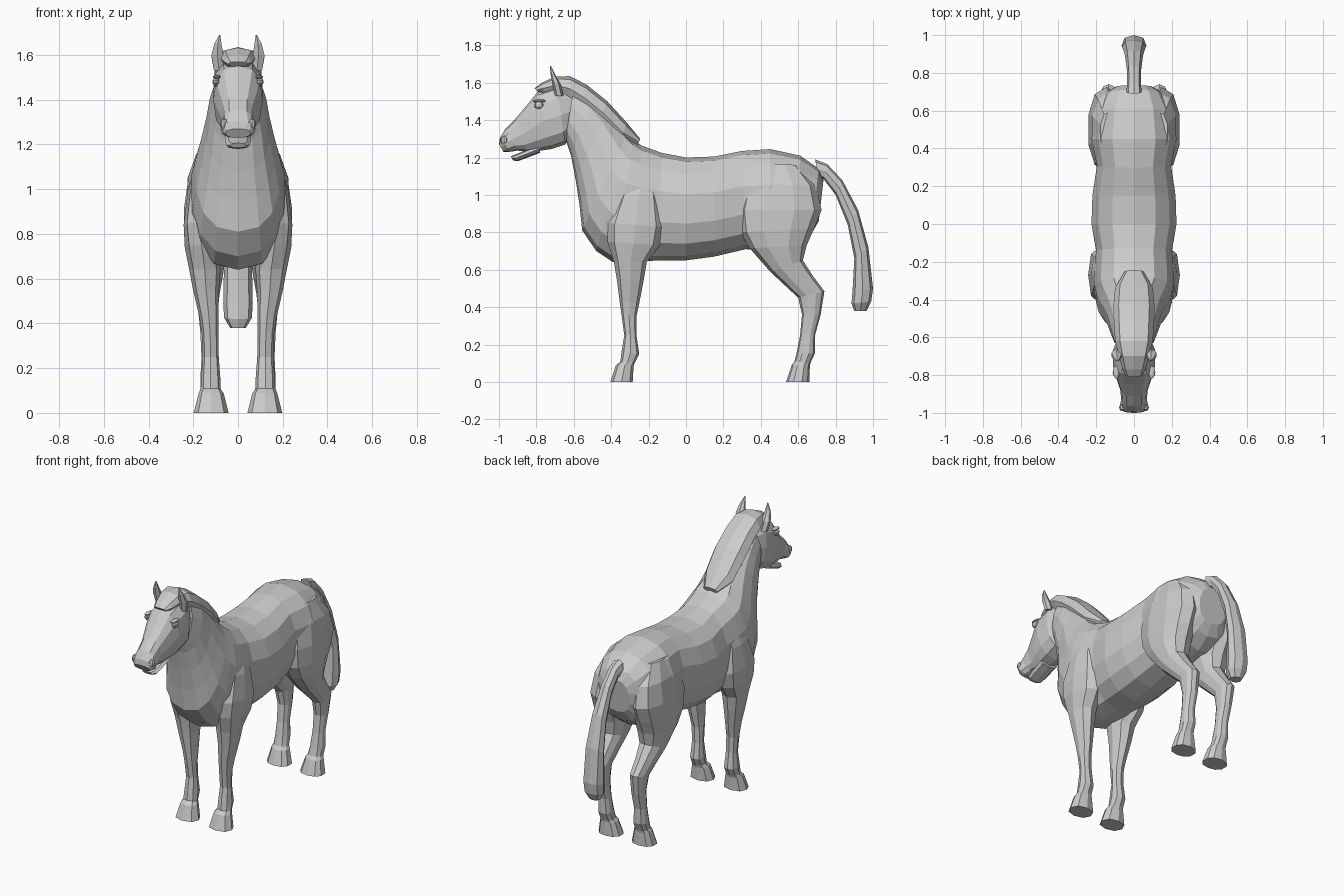
import bpy, bmesh, math
from mathutils import Vector

coat = bpy.data.materials.new("grey_coat")
coat.diffuse_color = (0.6, 0.6, 0.6, 1)


def finish(name, bm):
    bmesh.ops.recalc_face_normals(bm, faces=bm.faces)
    mesh = bpy.data.meshes.new(name)
    bm.to_mesh(mesh)
    bm.free()
    mesh.materials.append(coat)
    obj = bpy.data.objects.new(name, mesh)
    bpy.context.collection.objects.link(obj)
    return obj


def loft(name, stations, sides=8, power=2.3, side=1):
    """Skin rings; station = (y, z of one edge, y, z of opposite edge, half width[, centre x])."""
    bm = bmesh.new()
    rings = []
    for ya, za, yb, zb, hw, *cx in stations:
        a, b = Vector((0, ya, za)), Vector((0, yb, zb))
        mid, half = (a + b) / 2, (a - b) / 2
        mid.x = side * (cx[0] if cx else 0)
        ring = []
        for i in range(sides):
            t = 2 * math.pi * i / sides
            c, s = [math.copysign(abs(v) ** (2 / power), v) if abs(v) > 1e-6 else 0
                    for v in (math.cos(t), math.sin(t))]
            ring.append(bm.verts.new(mid + half * c + Vector((hw * s, 0, 0))))
        rings.append(ring)
    for r, q in zip(rings, rings[1:]):
        for i in range(sides):
            j = (i + 1) % sides
            bm.faces.new((r[i], r[j], q[j], q[i]))
    bm.faces.new(rings[0])
    bm.faces.new(rings[-1])
    return finish(name, bm)


def ball(name, loc, size, segments=8, rings=5):
    bm = bmesh.new()
    bmesh.ops.create_uvsphere(bm, u_segments=segments, v_segments=rings, radius=1)
    for v in bm.verts:
        v.co = Vector([c * s + l for c, s, l in zip(v.co, size, loc)])
    return finish(name, bm)


# Trunk and neck in one sweep, rump to poll
loft("body", [
    (.735, 1.08, .71, .86, .10),
    (.71, 1.14, .67, .79, .155),
    (.61, 1.21, .59, .73, .205),
    (.45, 1.245, .45, .70, .23),
    (.30, 1.235, .32, .71, .20),
    (.15, 1.205, .15, .67, .225),
    (0, 1.20, 0, .65, .23),
    (-.13, 1.225, -.15, .65, .205),
    (-.24, 1.265, -.28, .64, .215),
    (-.28, 1.295, -.39, .64, .215),
    (-.295, 1.31, -.48, .70, .205),
    (-.315, 1.33, -.555, .81, .19),
    (-.36, 1.38, -.57, .95, .168),
    (-.42, 1.45, -.59, 1.08, .145),
    (-.50, 1.52, -.615, 1.21, .128),
    (-.60, 1.57, -.645, 1.30, .105),
], sides=14, power=2.4)

# Head, from behind the cheeks to the nose
loft("head", [
    (-.60, 1.56, -.605, 1.34, .085),
    (-.69, 1.585, -.645, 1.27, .112),
    (-.795, 1.55, -.72, 1.245, .11),
    (-.85, 1.48, -.79, 1.235, .092),
    (-.91, 1.41, -.85, 1.23, .072),
    (-.965, 1.355, -.90, 1.237, .068),
    (-.995, 1.305, -.945, 1.23, .078),
    (-1.0, 1.27, -.975, 1.23, .055),
], sides=12, power=2.5)
loft("lower_jaw", [
    (-.78, 1.27, -.78, 1.225, .06),
    (-.865, 1.235, -.86, 1.195, .058),
    (-.915, 1.215, -.90, 1.18, .052),
    (-.937, 1.207, -.925, 1.185, .035),
])

# Mane cap with forelock
loft("mane", [
    (-.245, 1.30, -.26, 1.265, .05),
    (-.315, 1.385, -.36, 1.28, .10),
    (-.42, 1.50, -.47, 1.38, .11),
    (-.53, 1.588, -.555, 1.45, .105),
    (-.62, 1.635, -.62, 1.50, .10),
    (-.70, 1.633, -.69, 1.54, .08),
    (-.77, 1.60, -.76, 1.54, .062),
    (-.81, 1.57, -.79, 1.55, .045),
], sides=8)

# Tail
loft("tail", [
    (.69, 1.19, .71, 1.09, .04),
    (.755, 1.165, .735, 1.085, .036),
    (.835, 1.08, .80, 1.0, .038),
    (.92, .92, .865, .84, .048),
    (.975, .72, .90, .66, .062),
    (1.0, .50, .89, .48, .066),
    (.99, .43, .885, .42, .062),
    (.965, .38, .90, .38, .035),
], sides=8)

front_leg = [
    (-.27, 1.12, -.17, 1.10, .02, .165),
    (-.36, 1.0, -.145, .98, .05, .175),
    (-.42, .85, -.12, .83, .06, .183),
    (-.42, .75, -.14, .73, .075, .163),
    (-.385, .64, -.21, .64, .07, .148),
    (-.37, .55, -.225, .55, .058, .143),
    (-.355, .43, -.25, .42, .042, .13),
    (-.345, .36, -.265, .35, .037, .125),
    (-.33, .25, -.265, .25, .036, .122),
    (-.345, .16, -.25, .15, .043, .122),
    (-.35, .11, -.275, .10, .045, .122),
    (-.375, .09, -.28, .085, .056, .12),
    (-.405, 0, -.285, 0, .078, .12),
]
hind_leg = [
    (.37, 1.17, .60, 1.16, .06, .12),
    (.31, 1.06, .695, 1.05, .09, .135),
    (.275, .92, .725, .92, .10, .145),
    (.29, .80, .685, .82, .10, .145),
    (.34, .715, .645, .73, .095, .142),
    (.45, .59, .625, .65, .075, .14),
    (.53, .515, .68, .565, .058, .138),
    (.60, .45, .74, .485, .046, .134),
    (.62, .36, .72, .36, .04, .13),
    (.61, .25, .69, .25, .037, .128),
    (.59, .15, .69, .155, .044, .126),
    (.58, .11, .665, .10, .046, .124),
    (.565, .09, .662, .085, .056, .122),
    (.535, 0, .66, 0, .078, .12),
]
ear = [
    (-.70, 1.53, -.655, 1.53, .026, .085),
    (-.715, 1.60, -.67, 1.59, .031, .092),
    (-.725, 1.65, -.70, 1.645, .019, .09),
    (-.727, 1.69, -.722, 1.69, .003, .082),
]

# Mirrored parts
for s, tag in ((1, "left"), (-1, "right")):
    loft("front_leg_" + tag, front_leg, 8, 2.3, s)
    loft("hind_leg_" + tag, hind_leg, 10, 2.3, s)
    loft("ear_" + tag, ear, 6, 2, s)
    ball("eye_" + tag, (s * .098, -.787, 1.48), (.016, .026, .02))
    ball("brow_" + tag, (s * .094, -.785, 1.502), (.018, .036, .01))
    ball("nostril_" + tag, (s * .062, -.972, 1.29), (.018, .02, .027))
